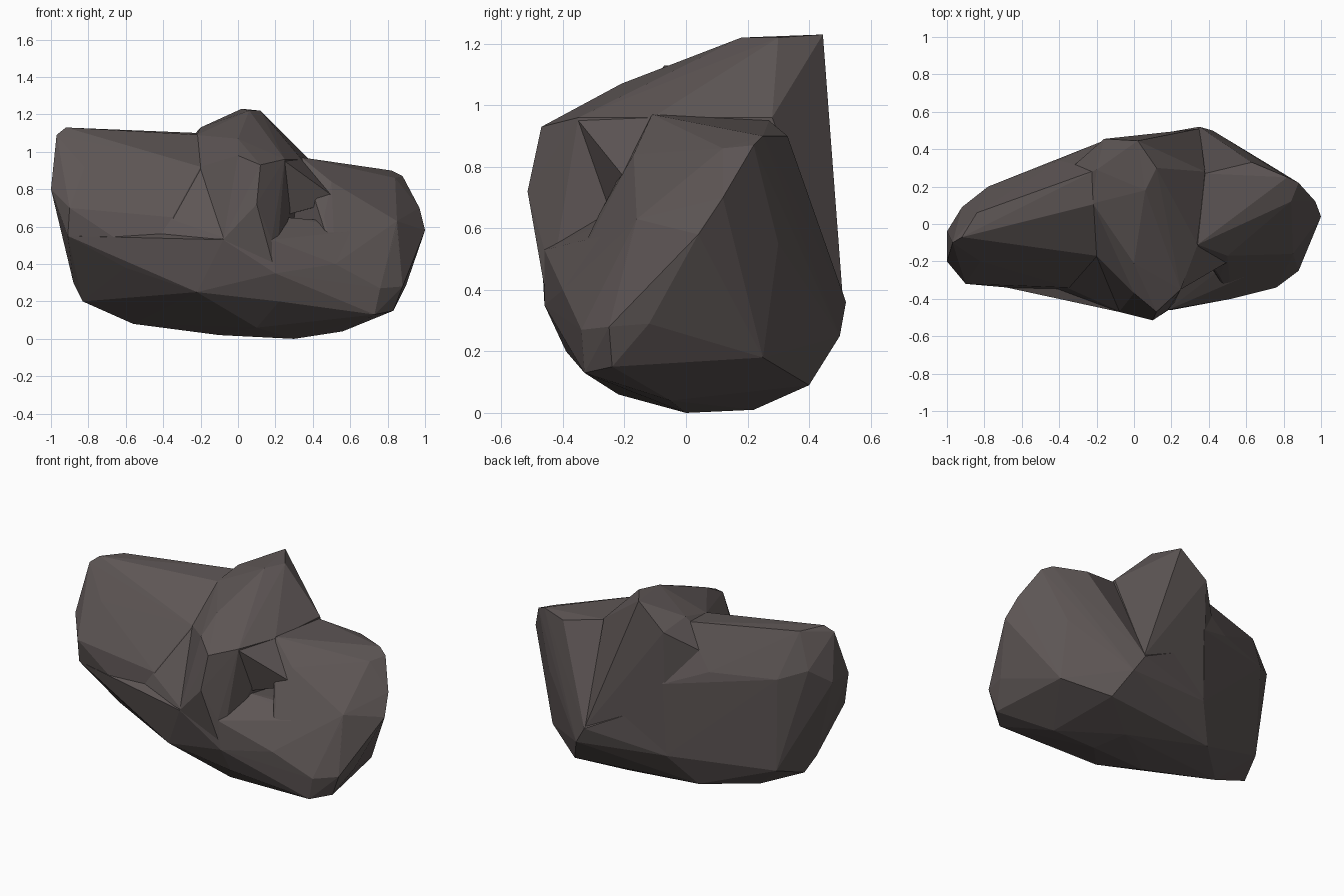
import bpy
import bmesh

default_cube = bpy.data.objects.get("Cube")
if default_cube:
    bpy.data.objects.remove(default_cube, do_unlink=True)

# One dark brown-grey stone colour
stone = bpy.data.materials.new("dark_stone")
stone.use_nodes = True
stone_colour = (0.11, 0.092, 0.09, 1)
stone.diffuse_color = stone_colour
shader = stone.node_tree.nodes["Principled BSDF"]
shader.inputs["Base Color"].default_value = stone_colour
shader.inputs["Roughness"].default_value = 0.9


def faceted_chunk(name, corners):
    """Flat-faced convex chunk of stone wrapped around its corner points."""
    bm = bmesh.new()
    for corner in corners:
        bm.verts.new(corner)
    hull = bmesh.ops.convex_hull(bm, input=bm.verts)
    loose = {v for v in hull["geom_interior"] + hull["geom_unused"]
             if isinstance(v, bmesh.types.BMVert)}
    bmesh.ops.delete(bm, geom=list(loose), context="VERTS")
    bmesh.ops.recalc_face_normals(bm, faces=bm.faces)
    mesh = bpy.data.meshes.new(name)
    bm.to_mesh(mesh)
    bm.free()
    mesh.materials.append(stone)
    chunk = bpy.data.objects.new(name, mesh)
    bpy.context.collection.objects.link(chunk)
    return chunk


def fuse(target, chunk):
    """Merge one chunk into the target and discard the helper."""
    modifier = target.modifiers.new("fuse_" + chunk.name, "BOOLEAN")
    modifier.operation = "UNION"
    modifier.solver = "EXACT"
    modifier.object = chunk
    bpy.context.view_layer.objects.active = target
    bpy.ops.object.modifier_apply(modifier=modifier.name)
    bpy.data.objects.remove(chunk, do_unlink=True)


# Underside corners shared by the chunks that stand on them
right_foot = [
    (-.1, -.04, .02), (-.56, .06, .08), (-.3, .3, .1), (-.22, -.38, .25),
    (-.6, -.3, .38), (-.83, 0, .2), (-.88, -.05, .3), (-.91, -.29, .55),
    (-.91, 0, .54), (-.16, .43, .29), (-.76, .18, .26),
]
left_foot = [
    (.3, 0, 0), (.25, .22, .01), (.56, -.05, .04), (.5, .4, .09),
    (.73, -.33, .13), (.52, -.4, .4), (.76, -.34, .27), (.88, -.25, .28),
    (.9, -.12, .29), (.83, -.24, .15), (1, .04, .58), (.35, .52, .36),
    (.42, .5, .25), (.76, .25, .18),
]

# Rounded base with the sloping shelf under the front notch
rock = faceted_chunk("rock", right_foot + left_foot + [
    (.1, -.22, .06), (.22, -.39, .2), (.2, -.46, .35), (-.08, -.47, .53),
    (.18, -.46, .53), (.25, -.26, .65), (.44, -.26, .62), (.85, -.17, .6),
    (-.1, .44, .6),
])

# Tall slab on the right side
right_slab = faceted_chunk("right_slab", right_foot + [
    (-1, -.2, .8), (-1, -.04, .8), (-.97, -.1, 1.09), (-.92, -.07, 1.13),
    (-.84, .06, 1.12), (-.58, .17, 1.05), (-.2, .11, 1.09), (-.2, .29, 1.1),
    (-.9, -.32, .7), (-.82, -.2, .92), (-.2, -.17, .92), (-.6, -.32, .52),
    (-.35, -.34, .65), (-.92, .09, .9), (-.78, .2, .85), (-.4, .34, .85),
    (-.15, .45, .75),
])

# Low flank that joins the slab to the spur
front_flank = faceted_chunk("front_flank", [
    (-.21, -.17, .91), (-.36, -.34, .64), (-.07, -.47, .54), (-.6, -.3, .5),
    (-.3, 0, .7), (-.2, -.38, .26), (0, -.2, .4), (-.32, -.37, .39),
    (.05, -.3, .8),
])

# Central peak running forward into a spur
peak = faceted_chunk("peak", [
    (.02, .445, 1.23), (.06, .18, 1.22), (.12, .3, 1.22), (0, -.21, 1.07),
    (0, -.37, .98), (.12, -.47, .93), (.25, -.35, .96), (.1, -.515, .72),
    (.18, -.46, .53), (.25, -.26, .65), (-.08, -.47, .53), (.2, -.45, .35),
    (-.16, .455, 1.08), (-.22, .11, 1.09), (-.2, .29, 1.13),
    (.38, .28, .96), (.34, -.11, .96), (.37, .31, .82), (.35, .51, .37),
    (-.2, -.17, .92), (-.45, .2, .85), (-.16, .43, .31),
])

# Lower shoulder on the left side
left_shoulder = faceted_chunk("left_shoulder", left_foot + [
    (.82, .25, .9), (.88, .22, .87), (.63, .33, .9), (.38, .27, .95),
    (.34, -.11, .97), (.6, .13, .91), (.5, -.17, .84), (.84, .12, .86),
    (.85, -.16, .63), (.97, .12, .7), (.46, -.28, .65), (.41, .4, .6),
    (.75, .3, .55), (.1, .2, .5),
])

# Overhanging lip between the spur and the shoulder
notch_lip = faceted_chunk("notch_lip", [
    (.25, -.35, .95), (.54, -.18, .74), (.34, -.11, .96), (.25, -.26, .66),
    (.05, -.1, .9), (.4, 0, .7),
])

for part in (right_slab, front_flank, peak, left_shoulder, notch_lip):
    fuse(rock, part)

# Keep every facet flat
for face in rock.data.polygons:
    face.use_smooth = False
